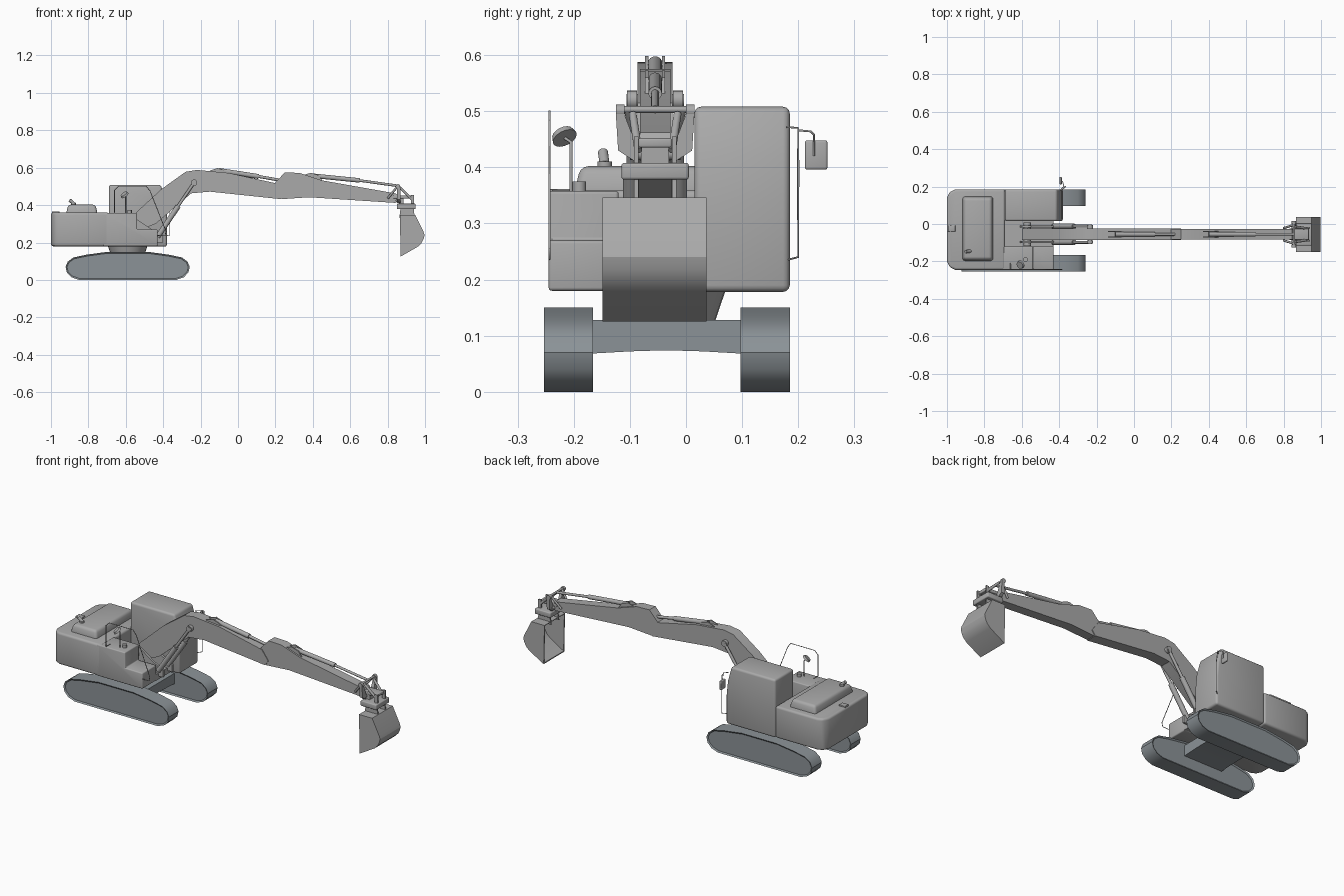
import bpy, bmesh, math
from mathutils import Vector

if "Cube" in bpy.data.objects:
    bpy.data.objects.remove(bpy.data.objects["Cube"])


def material(name, rgb):
    m = bpy.data.materials.new(name)
    m.use_nodes = True
    m.diffuse_color = (*rgb, 1)
    m.node_tree.nodes["Principled BSDF"].inputs["Base Color"].default_value = (*rgb, 1)
    return m


GREY = material("body grey", (0.40, 0.40, 0.40))
STEEL = material("track blue grey", (0.26, 0.29, 0.31))
CY = -0.055  # centre line of the boom


def finish(name, bm, mat, bevel=0.0, segs=3):
    """Bevel sharp edges, then shade smooth with sharp creases."""
    bmesh.ops.recalc_face_normals(bm, faces=bm.faces)
    if bevel:
        edges = [e for e in bm.edges if len(e.link_faces) == 2 and e.calc_face_angle() > 0.5]
        bmesh.ops.bevel(bm, geom=edges, offset=bevel, segments=segs, profile=0.5,
                        affect='EDGES', clamp_overlap=True)
    me = bpy.data.meshes.new(name)
    bm.to_mesh(me)
    bm.free()
    me.materials.append(mat)
    me.polygons.foreach_set("use_smooth", [True] * len(me.polygons))
    me.set_sharp_from_angle(angle=math.radians(32))
    ob = bpy.data.objects.new(name, me)
    bpy.context.collection.objects.link(ob)
    return ob


def extrude(pts, a, b, axis):
    """Solid from a 2D outline: axis y takes (x, z), axis x takes (y, z), axis z takes (x, y)."""
    put = {'x': lambda p, t: (t, p[0], p[1]),
           'y': lambda p, t: (p[0], t, p[1]),
           'z': lambda p, t: (p[0], p[1], t)}[axis]
    bm = bmesh.new()
    lo = [bm.verts.new(put(p, a)) for p in pts]
    hi = [bm.verts.new(put(p, b)) for p in pts]
    bm.faces.new(lo)
    bm.faces.new(hi[::-1])
    n = len(pts)
    for i in range(n):
        j = (i + 1) % n
        bm.faces.new((lo[i], hi[i], hi[j], lo[j]))
    return bm


def prism(name, pts, a, b, axis='y', mat=GREY, bevel=0.0, segs=3):
    return finish(name, extrude(pts, a, b, axis), mat, bevel, segs)


def box(name, x, y, z, mat=GREY, bevel=0.0):
    pts = [(x[0], z[0]), (x[1], z[0]), (x[1], z[1]), (x[0], z[1])]
    return prism(name, pts, y[0], y[1], 'y', mat, bevel)


def rod(name, p, q, r, r2=None, mat=GREY, sides=16):
    p, q = Vector(p), Vector(q)
    bm = bmesh.new()
    bmesh.ops.create_cone(bm, cap_ends=True, segments=sides, radius1=r,
                          radius2=r if r2 is None else r2, depth=(q - p).length)
    turn = (q - p).to_track_quat('Z', 'Y').to_matrix().to_4x4()
    turn.translation = (p + q) / 2
    bm.transform(turn)
    return finish(name, bm, mat)


def wire(name, pts, r):
    cu = bpy.data.curves.new(name, 'CURVE')
    cu.dimensions = '3D'
    cu.bevel_depth = r
    cu.bevel_resolution = 1
    sp = cu.splines.new('POLY')
    sp.points.add(len(pts) - 1)
    for s, p in zip(sp.points, pts):
        s.co = (*p, 1)
    cu.materials.append(GREY)
    ob = bpy.data.objects.new(name, cu)
    bpy.context.collection.objects.link(ob)


# Tracks with recessed side panels
half = [(0.26, 0), (0.30, 0.014), (0.325, 0.04), (0.332, 0.07), (0.32, 0.098),
        (0.29, 0.12), (0.22, 0.135), (0.11, 0.15)]
outline = [(-0.59 + x, z) for x, z in half] + [(-0.59 - x, z) for x, z in reversed(half)]
for name, y0, y1 in (("right_track", -0.253, -0.166), ("left_track", 0.097, 0.185)):
    bm = extrude(outline, y0, y1, 'y')
    bmesh.ops.recalc_face_normals(bm, faces=bm.faces)
    caps = [f for f in bm.faces if abs(f.normal.y) > 0.9]
    bmesh.ops.inset_individual(bm, faces=caps, thickness=0.008, depth=-0.006)
    finish(name, bm, STEEL)

# Arched cross frame and turntable
arch = [(-0.17, 0.068), (-0.10, 0.072), (-0.035, 0.074), (0.03, 0.072), (0.10, 0.068),
        (0.10, 0.128), (-0.17, 0.128)]
prism("cross_frame", arch, -0.71, -0.47, 'x', STEEL)
rod("turntable", (-0.59, -0.035, 0.12), (-0.59, -0.035, 0.185), 0.085, 0.107, GREY, 32)

# Upper body: rear block, stepped side deck, boom pocket floor
rear = [(-0.69, -0.245), (-0.69, 0.185), (-0.955, 0.185), (-0.985, 0.172), (-1.0, 0.14),
        (-1.0, -0.20), (-0.985, -0.232), (-0.955, -0.245)]
prism("rear_body", rear, 0.18, 0.36, 'z', GREY, 0.012)
deck = [(-0.72, 0.18), (-0.43, 0.18), (-0.43, 0.27), (-0.54, 0.27), (-0.54, 0.358), (-0.72, 0.358)]
prism("side_deck", deck, -0.245, -0.12, 'y', GREY, 0.006)
box("pocket_floor", (-0.70, -0.43), (-0.125, 0.02), (0.181, 0.215))

# Cab
cab = [(-0.69, 0.178), (-0.38, 0.178), (-0.38, 0.34), (-0.388, 0.42), (-0.412, 0.508), (-0.69, 0.508)]
prism("cab", cab, 0.015, 0.185, 'y', GREY, 0.012)

# Engine hood and rear fittings
bm = extrude([(-0.92, -0.20), (-0.75, -0.20), (-0.75, 0.15), (-0.92, 0.15)], 0.35, 0.402, 'z')
for v in bm.verts:
    if v.co.z > 0.4:
        v.co.x += 0.012 if v.co.x < -0.8 else -0.012
        v.co.y += 0.012 if v.co.y < 0 else -0.012
finish("engine_hood", bm, GREY, 0.014)
rod("exhaust_base", (-0.88, -0.145, 0.39), (-0.88, -0.145, 0.41), 0.013)
rod("exhaust_tip", (-0.875, -0.145, 0.405), (-0.90, -0.148, 0.427), 0.009)
box("rear_latch", (-0.995, -0.955), (-0.04, -0.008), (0.355, 0.367), GREY, 0.003)

# Right side handrail and round mirror on a stalk
wire("right_handrail", [(-0.66, -0.208, 0.36), (-0.66, -0.243, 0.36), (-0.66, -0.243, 0.48),
                        (-0.64, -0.243, 0.50), (-0.49, -0.243, 0.50), (-0.47, -0.243, 0.475),
                        (-0.385, -0.243, 0.26), (-0.39, -0.243, 0.237), (-0.43, -0.243, 0.237)], 0.002)
wire("mirror_stalk", [(-0.60, -0.205, 0.355), (-0.60, -0.205, 0.445), (-0.605, -0.216, 0.452)], 0.003)
rod("round_mirror", (-0.605, -0.216, 0.452), (-0.611, -0.220, 0.460), 0.023, 0.020)
rod("deck_cap", (-0.58, -0.19, 0.355), (-0.58, -0.19, 0.375), 0.012)

# Cab handrail and square mirror
wire("cab_handrail", [(-0.395, 0.18, 0.472), (-0.375, 0.20, 0.47), (-0.365, 0.20, 0.40),
                      (-0.365, 0.20, 0.24), (-0.39, 0.18, 0.235)], 0.002)
wire("cab_mirror_arm", [(-0.375, 0.20, 0.466), (-0.38, 0.222, 0.464), (-0.385, 0.228, 0.458),
                        (-0.385, 0.228, 0.42)], 0.002)
box("cab_mirror", (-0.398, -0.386), (0.212, 0.252), (0.396, 0.448), GREY, 0.004)

# Boom
boom = [(-0.60, 0.27), (-0.53, 0.265), (-0.44, 0.30), (-0.25, 0.463), (-0.15, 0.472), (0.23, 0.432),
        (0.25, 0.46), (0.21, 0.515), (-0.05, 0.572), (-0.22, 0.588), (-0.28, 0.578), (-0.41, 0.485),
        (-0.54, 0.365), (-0.60, 0.31)]
prism("boom", boom, CY - 0.031, CY + 0.031)
rod("boom_foot_pin", (-0.57, CY - 0.062, 0.29), (-0.57, CY + 0.062, 0.29), 0.02)
rod("boom_cylinder_pin", (-0.235, CY - 0.051, 0.52), (-0.235, CY + 0.051, 0.52), 0.011)
for side, s in (("right", -1), ("left", 1)):
    y = CY + s * 0.041
    bracket = [(-0.61, 0.20), (-0.40, 0.20), (-0.40, 0.24), (-0.46, 0.27), (-0.55, 0.33), (-0.60, 0.31)]
    prism(side + "_boom_bracket", bracket, y - 0.006, y + 0.006)
    rod(side + "_boom_cylinder", (-0.43, y + s * 0.002, 0.23), (-0.32, y + s * 0.002, 0.394), 0.014)
    rod(side + "_boom_rod", (-0.33, y + s * 0.002, 0.38), (-0.235, y + s * 0.002, 0.52), 0.008)
    rod(side + "_boom_rod_eye", (-0.235, y - 0.009, 0.52), (-0.235, y + 0.009, 0.52), 0.017)
    # Lugs holding the cylinders on top of boom and stick
    y = CY + s * 0.015
    prism(side + "_boom_lug", [(-0.19, 0.57), (-0.04, 0.56), (-0.07, 0.585), (-0.11, 0.598)],
          y - 0.003, y + 0.003)
    prism(side + "_stick_lug", [(0.33, 0.555), (0.46, 0.52), (0.43, 0.56), (0.39, 0.573)],
          y - 0.003, y + 0.003)

# Stick with its cylinder
stick = [(0.195, 0.515), (0.235, 0.432), (0.38, 0.442), (0.84, 0.412), (0.865, 0.43), (0.845, 0.462),
         (0.45, 0.532), (0.33, 0.572), (0.25, 0.575)]
prism("stick", stick, CY - 0.027, CY + 0.027)
rod("stick_cylinder", (-0.10, CY, 0.585), (0.11, CY, 0.553), 0.013)
rod("stick_rod", (0.10, CY, 0.555), (0.225, CY, 0.533), 0.008)
rod("bucket_cylinder", (0.40, CY, 0.557), (0.65, CY, 0.532), 0.012)
rod("bucket_rod", (0.64, CY, 0.533), (0.855, CY, 0.503), 0.007)

# Bucket linkage: splayed links, cross pin, coupler
rod("link_cross_pin", (0.855, CY - 0.066, 0.503), (0.855, CY + 0.066, 0.503), 0.006)
for side, s in (("right", -1), ("left", 1)):
    link = [(CY + s * a, z) for a, z in ((0.055, 0.495), (0.07, 0.495), (0.066, 0.43), (0.035, 0.41), (0.03, 0.43))]
    prism(side + "_link", link, 0.85, 0.868, 'x')
    rod(side + "_link_eye", (0.855, CY + s * 0.055, 0.50), (0.855, CY + s * 0.07, 0.50), 0.012)
    rod(side + "_stick_link", (0.80, CY + s * 0.033, 0.435), (0.855, CY + s * 0.05, 0.503), 0.006)
    rod(side + "_coupler_arm", (0.865, CY + s * 0.04, 0.495), (0.93, CY + s * 0.03, 0.43), 0.007)
    a, b = sorted((CY + s * 0.03, CY + s * 0.038))
    ear = [(0.862, 0.33), (0.945, 0.33), (0.94, 0.375), (0.925, 0.39), (0.87, 0.39)]
    prism(side + "_bucket_ear", ear, a, b)
    box(side + "_coupler_cheek", (0.925, 0.942), (a, b), (0.375, 0.455))
box("coupler_top", (0.83, 0.935), (CY - 0.03, CY + 0.03), (0.435, 0.452), GREY, 0.004)
box("coupler_base", (0.85, 0.95), (CY - 0.06, CY + 0.06), (0.378, 0.408), GREY, 0.005)
rod("coupler_pin", (0.855, CY - 0.045, 0.425), (0.855, CY + 0.045, 0.425), 0.012)
box("coupler_post", (0.862, 0.885), (CY - 0.025, CY + 0.025), (0.40, 0.44))

# Bucket: open shell facing the machine, with two side plates
shell = [(0.87, 0.125), (0.962, 0.178), (0.982, 0.198), (0.993, 0.22), (0.998, 0.24), (0.992, 0.258),
         (0.948, 0.346), (0.865, 0.346)]
inner = [(0.868, 0.340), (0.942, 0.340), (0.985, 0.255), (0.990, 0.24), (0.986, 0.223),
         (0.976, 0.203), (0.957, 0.185), (0.87, 0.131)]
prism("bucket_shell", shell + inner, -0.148, 0.036)
for side, y in (("right", -0.1485), ("left", 0.0305)):
    prism(side + "_bucket_side", shell, y, y + 0.006)
